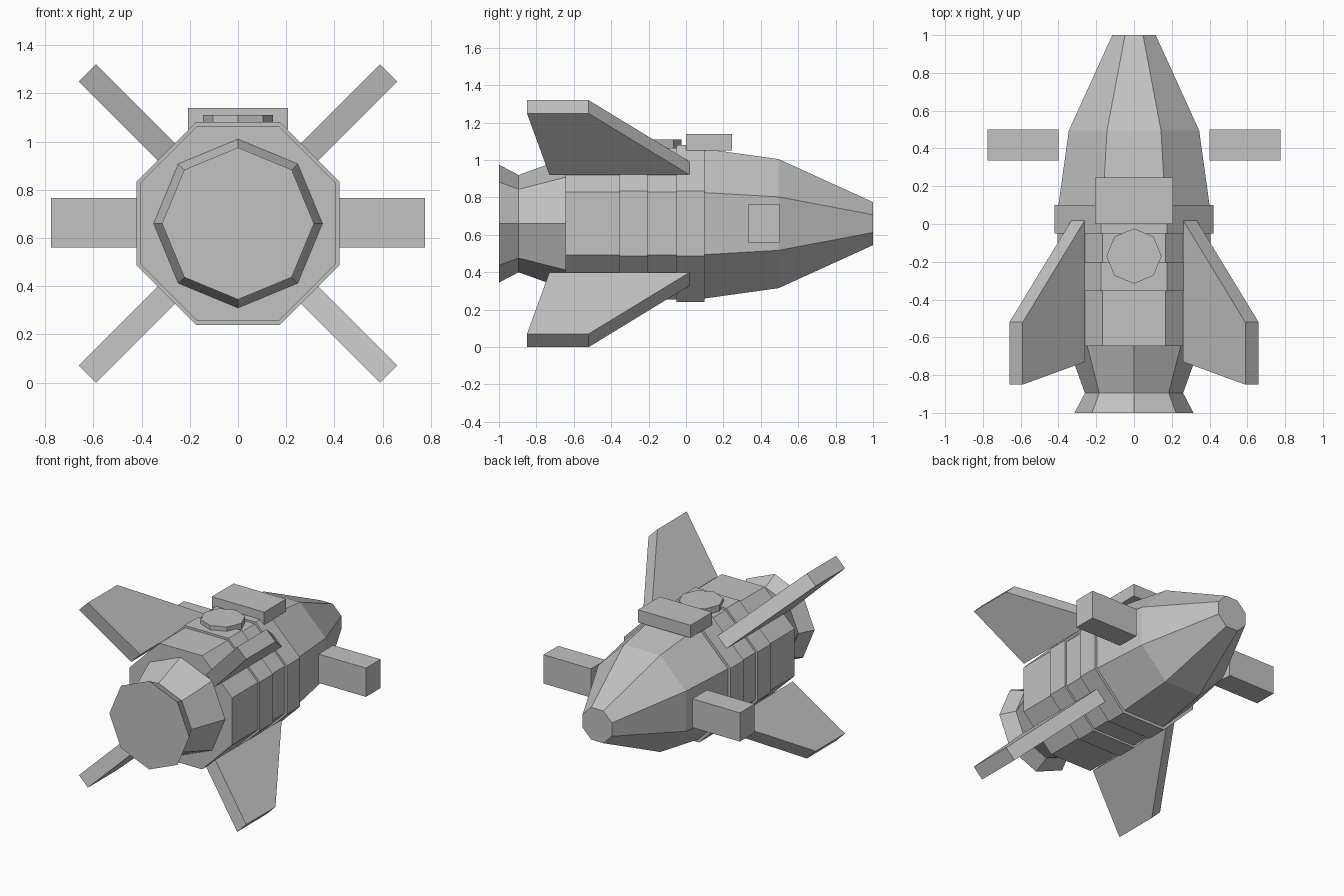
import bpy, bmesh, math
from mathutils import Matrix, Vector

if "Cube" in bpy.data.objects:
    bpy.data.objects.remove(bpy.data.objects["Cube"])

CZ = 0.66                      # height of the hull axis
grey = bpy.data.materials.new("hull grey")
grey.diffuse_color = (0.54, 0.54, 0.54, 1)
grey.use_nodes = True
grey.node_tree.nodes["Principled BSDF"].inputs["Base Color"].default_value = grey.diffuse_color


def finish(name, bm):
    bmesh.ops.recalc_face_normals(bm, faces=bm.faces)
    me = bpy.data.meshes.new(name)
    bm.to_mesh(me)
    bm.free()
    me.materials.append(grey)
    ob = bpy.data.objects.new(name, me)
    bpy.context.collection.objects.link(ob)
    return ob


def loft(name, stations, phase):
    """Closed eight-sided body along y; stations are (y, corner radius)."""
    bm = bmesh.new()
    rings = []
    for y, r in stations:
        angles = [phase + i * math.pi / 4 for i in range(8)]
        rings.append([bm.verts.new((r * math.cos(a), y, CZ + r * math.sin(a))) for a in angles])
    for a, b in zip(rings, rings[1:]):
        for i in range(8):
            j = (i + 1) % 8
            bm.faces.new((a[i], a[j], b[j], b[i]))
    bm.faces.new(rings[0])
    bm.faces.new(rings[-1])
    return finish(name, bm)


def hull(name, *stations):
    """Flat-topped octagon; stations are (y, half width across flats)."""
    k = math.cos(math.pi / 8)
    return loft(name, [(y, a / k) for y, a in stations], math.pi / 8)


def box(name, x0, x1, y0, y1, z0, z1):
    bm = bmesh.new()
    lo, hi = Vector((x0, y0, z0)), Vector((x1, y1, z1))
    m = Matrix.Translation((lo + hi) / 2) @ Matrix.Diagonal((*(hi - lo), 1))
    bmesh.ops.create_cube(bm, size=1, matrix=m)
    return finish(name, bm)


# Hull sections, nose to tail
hull("nose", (0.10, 0.40), (0.495, 0.345), (1.0, 0.115))
hull("front_collar", (-0.05, 0.42), (0.10, 0.42))
hull("mid_section", (-0.205, 0.405), (-0.05, 0.405))
hull("rear_collar", (-0.355, 0.42), (-0.205, 0.42))
hull("rear_section", (-0.645, 0.405), (-0.355, 0.405))

# Engine nozzle, turned so a corner points up
loft("engine_nozzle", [(-0.645, 0.35), (-0.895, 0.26), (-1.0, 0.315)], 0)

# Four swept fins on the diagonals: profile is (distance from axis, y)
profile = [(0.418, 0.02), (0.418, -0.73), (0.883, -0.85), (0.883, -0.52)]
for i in range(4):
    bm = bmesh.new()
    sides = [[bm.verts.new((r, y, t)) for r, y in profile] for t in (-0.05, 0.05)]
    for s in sides:
        bm.faces.new(s)
    for a in range(4):
        b = (a + 1) % 4
        bm.faces.new((sides[0][a], sides[0][b], sides[1][b], sides[1][a]))
    turn = Matrix.Rotation(math.pi / 4 + i * math.pi / 2, 4, 'Y')
    bm.transform(Matrix.Translation((0, 0, CZ)) @ turn)
    finish("fin_%d" % (i + 1), bm)

# Side pods
box("right_pod", 0.40, 0.775, 0.335, 0.50, 0.56, 0.765)
box("left_pod", -0.775, -0.40, 0.335, 0.50, 0.56, 0.765)

# Roof block and round hatch
box("roof_block", -0.207, 0.207, 0.0, 0.245, 1.05, 1.14)
bm = bmesh.new()
bmesh.ops.create_cone(bm, cap_ends=True, segments=8, radius1=0.146, radius2=0.146,
                      depth=0.05, matrix=Matrix.Translation((0, -0.17, 1.085)))
if not any(abs(v.co.x) < 1e-4 for v in bm.verts):
    bmesh.ops.rotate(bm, verts=bm.verts, cent=(0, -0.17, 0),
                     matrix=Matrix.Rotation(math.pi / 8, 3, 'Z'))
finish("roof_hatch", bm)
